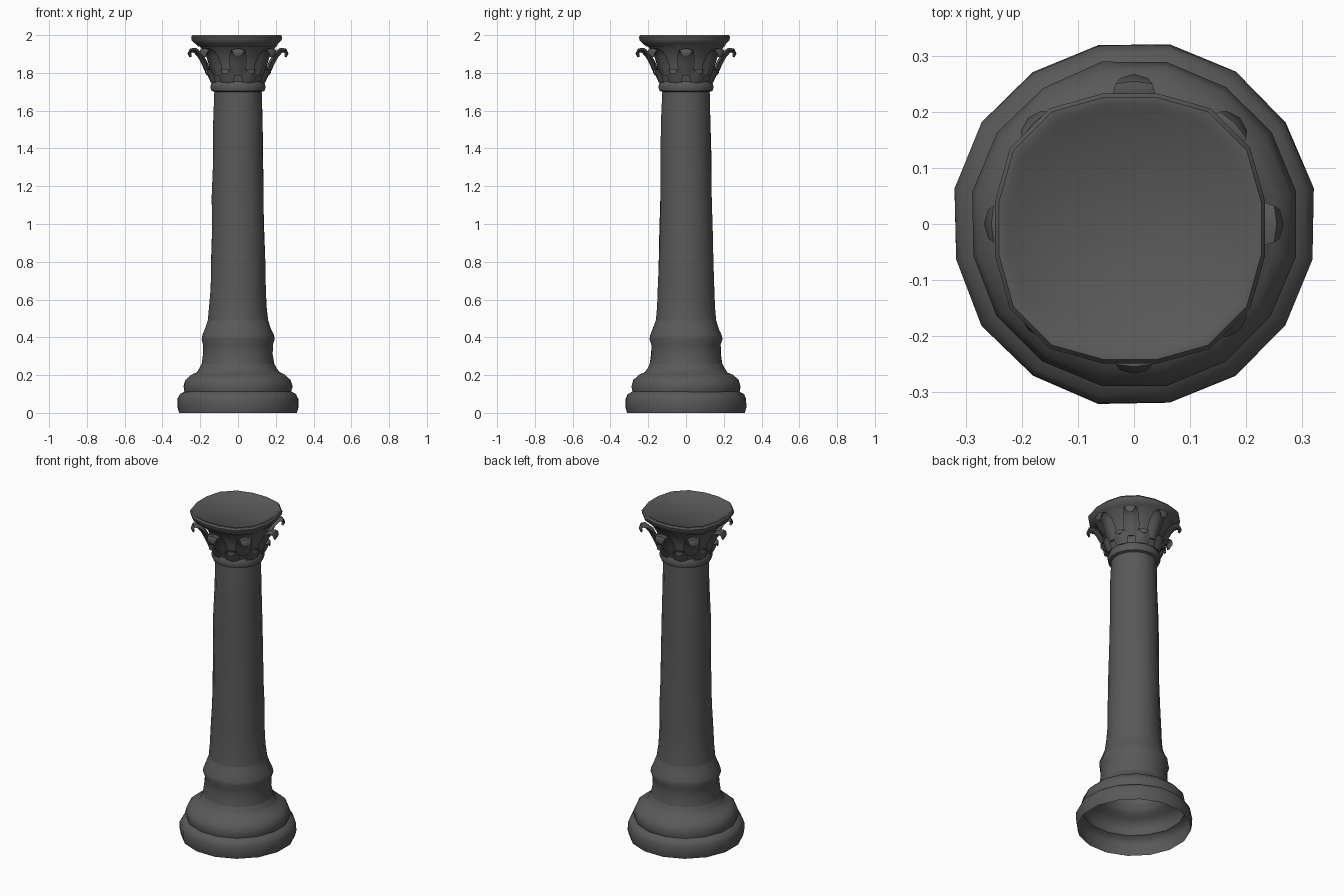
import bpy, bmesh, math, random
from mathutils import Vector

if "Cube" in bpy.data.objects:
    bpy.data.objects.remove(bpy.data.objects["Cube"])

random.seed(4)
SIDES = 16

stone = bpy.data.materials.new("dark_grey_stone")
stone.diffuse_color = (0.1, 0.1, 0.1, 1)
stone.use_nodes = True
stone.node_tree.nodes["Principled BSDF"].inputs["Base Color"].default_value = stone.diffuse_color


def finish(name, bm, angle=40):
    me = bpy.data.meshes.new(name)
    bm.to_mesh(me)
    bm.free()
    me.materials.append(stone)
    for p in me.polygons:
        p.use_smooth = True
    me.set_sharp_from_angle(angle=math.radians(angle))
    ob = bpy.data.objects.new(name, me)
    bpy.context.scene.collection.objects.link(ob)
    return ob


def lathe(name, profile, wear=0.0, square=0.0, cap=False, centre=(0, 0)):
    """Revolve (radius, height) points; wear roughens the inner rings."""
    bm = bmesh.new()
    rings = []
    for k, (r, z) in enumerate(profile):
        w = wear if 0 < k < len(profile) - 1 else 0
        ring = []
        for i in range(SIDES):
            a = math.tau * (i + 0.5) / SIDES
            rr = r * (1 + square * (1 - math.cos(4 * a)) / 2) + random.uniform(-w, w)
            ring.append(bm.verts.new((centre[0] + rr * math.cos(a),
                                      centre[1] + rr * math.sin(a),
                                      z + random.uniform(-w, w))))
        rings.append(ring)
    for lo, hi in zip(rings, rings[1:]):
        for i in range(SIDES):
            j = (i + 1) % SIDES
            bm.faces.new((lo[i], lo[j], hi[j], hi[i]))
    if cap:
        bm.faces.new(rings[-1])
    return finish(name, bm)


def leaf(name, path, angle):
    """Curled leaf: loft a ribbed section along (radius, height, half width, thickness)."""
    section = [(-1, 0), (-0.5, 0.35), (0, 1), (0.5, 0.35), (1, 0), (0, -0.6)]
    out = Vector((math.cos(angle), math.sin(angle), 0))
    side = Vector((-math.sin(angle), math.cos(angle), 0))
    up = Vector((0, 0, 1))
    bm = bmesh.new()
    rings = []
    for k, (r, z, w, t) in enumerate(path):
        a, b = path[max(k - 1, 0)], path[min(k + 1, len(path) - 1)]
        dr, dz = b[0] - a[0], b[1] - a[1]
        n = (out * dz - up * dr).normalized()
        rings.append([bm.verts.new(out * r + up * z + side * (u * w) + n * (v * t))
                      for u, v in section])
    m = len(section)
    for lo, hi in zip(rings, rings[1:]):
        for i in range(m):
            j = (i + 1) % m
            bm.faces.new((lo[i], lo[j], hi[j], hi[i]))
    bm.faces.new(rings[0])
    bm.faces.new(rings[-1])
    bmesh.ops.recalc_face_normals(bm, faces=bm.faces)
    return finish(name, bm, 60)


# stepped base, hollow and open underneath
lathe("base", [(0.318, 0.0), (0.325, 0.03), (0.325, 0.075), (0.312, 0.1),
               (0.288, 0.112), (0.293, 0.14), (0.283, 0.175), (0.255, 0.2),
               (0.222, 0.215), (0.208, 0.235), (0.196, 0.26)], 0.002)

# pedestal drum with flared lip
lathe("pedestal", [(0.196, 0.26), (0.187, 0.31), (0.186, 0.36), (0.196, 0.39),
                   (0.194, 0.41), (0.178, 0.445), (0.163, 0.49)], 0.002)

# tapering, weathered shaft
lathe("shaft", [(0.163, 0.49), (0.154, 0.56), (0.15, 0.66), (0.147, 0.8),
                (0.142, 0.95), (0.139, 1.15), (0.136, 1.35), (0.132, 1.55),
                (0.128, 1.7)], 0.003)

# neck ring and bell of the capital
lathe("neck_ring", [(0.128, 1.7), (0.143, 1.705), (0.149, 1.725), (0.144, 1.745),
                    (0.138, 1.755)])
lathe("capital_bell", [(0.138, 1.755), (0.15, 1.79), (0.157, 1.84), (0.172, 1.89),
                       (0.198, 1.93), (0.215, 1.95)])

# top slab with raised rim
lathe("top_slab", [(0.205, 1.94), (0.222, 1.955), (0.24, 1.972), (0.243, 1.99),
                   (0.236, 2.0), (0.224, 2.0), (0.212, 1.99)],
      square=0.07, cap=True, centre=(-0.007, -0.008))

# two tiers of curled leaves
UPPER = [(0.15, 1.79, 0.035, 0.016), (0.17, 1.845, 0.046, 0.02),
         (0.196, 1.895, 0.044, 0.02), (0.225, 1.922, 0.04, 0.018),
         (0.25, 1.922, 0.033, 0.015), (0.26, 1.903, 0.025, 0.012),
         (0.252, 1.884, 0.012, 0.008)]
LOWER = [(0.142, 1.75, 0.035, 0.01), (0.155, 1.785, 0.044, 0.014),
         (0.168, 1.815, 0.036, 0.013), (0.18, 1.818, 0.026, 0.01),
         (0.182, 1.796, 0.012, 0.006)]
for i in range(8):
    leaf(f"upper_leaf_{i + 1}", UPPER, math.tau * i / 8)
    leaf(f"lower_leaf_{i + 1}", LOWER, math.tau * (i + 0.5) / 8)
